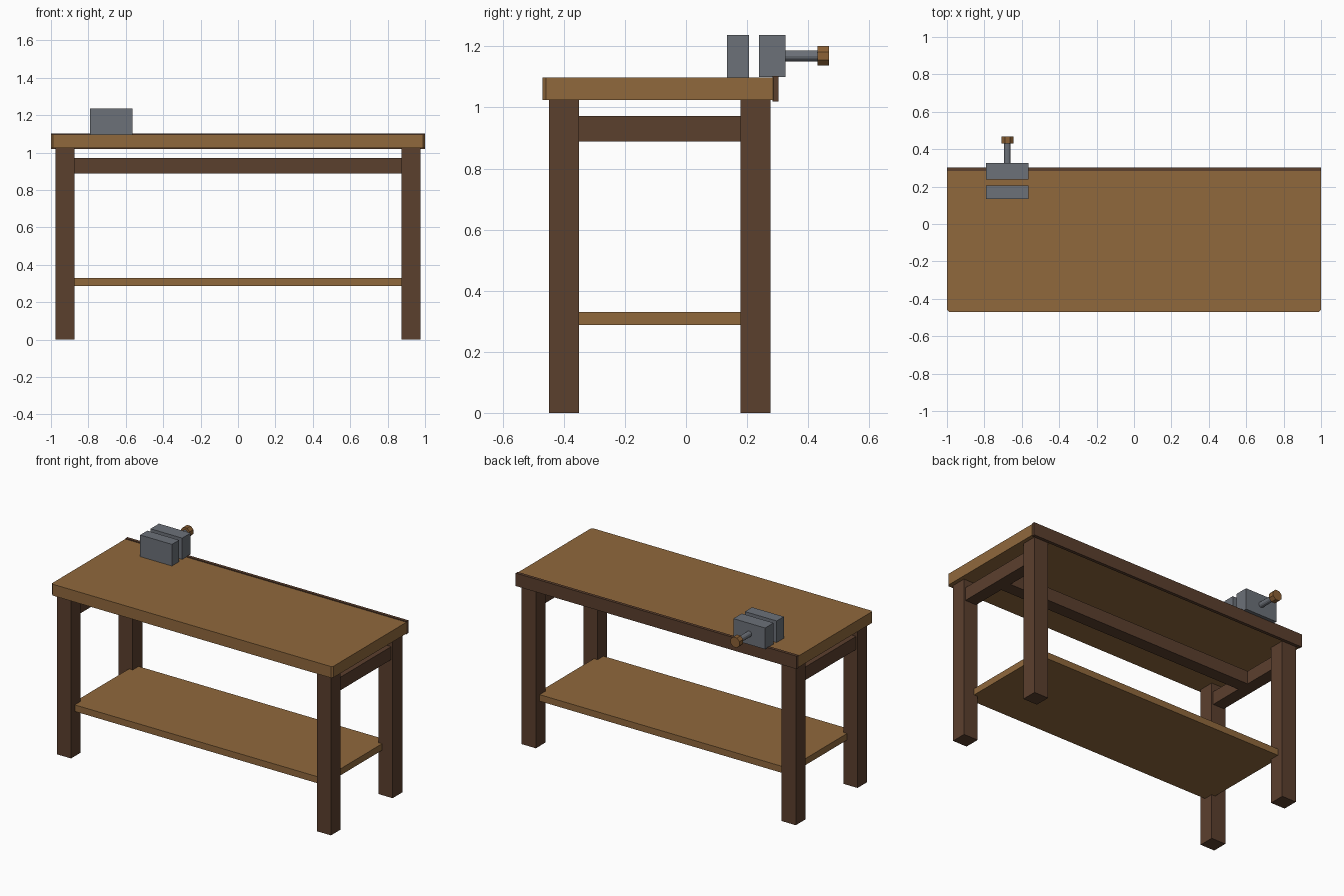
import bpy, bmesh, math
from mathutils import Matrix

if "Cube" in bpy.data.objects:
    bpy.data.objects.remove(bpy.data.objects["Cube"])


def material(name, rgb):
    m = bpy.data.materials.new(name)
    m.diffuse_color = (*rgb, 1)
    m.use_nodes = True
    m.node_tree.nodes["Principled BSDF"].inputs["Base Color"].default_value = m.diffuse_color
    return m


wood = material("light wood", (0.28, 0.14, 0.046))
dark = material("dark wood", (0.105, 0.05, 0.027))
steel = material("grey steel", (0.15, 0.165, 0.19))
knob_wood = material("knob wood", (0.26, 0.12, 0.037))


def finish(name, bm, mat):
    mesh = bpy.data.meshes.new(name)
    bm.to_mesh(mesh)
    bm.free()
    mesh.materials.append(mat)
    ob = bpy.data.objects.new(name, mesh)
    bpy.context.collection.objects.link(ob)
    return ob


def box(name, x, y, z, mat, corner=0):
    """Box from (min, max) ranges, with optional chamfered vertical edges."""
    bm = bmesh.new()
    bmesh.ops.create_cube(bm, size=1)
    for v in bm.verts:
        v.co = [r[0] if c < 0 else r[1] for c, r in zip(v.co, (x, y, z))]
    if corner:
        edges = [e for e in bm.edges
                 if abs(e.verts[0].co.z - e.verts[1].co.z) > 0.01]
        bmesh.ops.bevel(bm, geom=edges, offset=corner, segments=1,
                        affect='EDGES', profile=0.5)
    return finish(name, bm, mat)


def rod(name, x, y, z, radius, sides, mat, turn=0):
    """Prism along y."""
    bm = bmesh.new()
    bmesh.ops.create_cone(
        bm, cap_ends=True, segments=sides, radius1=radius, radius2=radius,
        depth=y[1] - y[0],
        matrix=Matrix.Translation((x, sum(y) / 2, z))
        @ Matrix.Rotation(math.pi / 2, 4, 'X') @ Matrix.Rotation(turn, 4, 'Z'))
    return finish(name, bm, mat)


# Table top and the dark strip along its back edge
box("table_top", (-1, 1), (-0.47, 0.296), (1.025, 1.098), wood, 0.011)
box("back_strip", (-0.999, 0.999), (0.283, 0.303), (1.02, 1.103), dark)

# Legs and end rails, mirrored left and right
for side, s in (("left", -1), ("right", 1)):
    xs = sorted((s * 0.874, s * 0.975))
    box("front_leg_" + side, xs, (-0.448, -0.35), (0, 1.03), dark)
    box("back_leg_" + side, xs, (0.178, 0.277), (0, 1.03), dark)
    box("end_rail_" + side, sorted((s * 0.885, s * 0.965)),
        (-0.36, 0.188), (0.888, 0.972), dark)

# Long centre rail and lower shelf
box("centre_rail", (-0.89, 0.89), (-0.126, -0.044), (0.888, 0.972), dark)
box("shelf", (-0.90, 0.90), (-0.41, 0.238), (0.288, 0.33), wood)

# Vise: two jaws, screw and knob
box("fixed_jaw", (-0.79, -0.564), (0.134, 0.207), (1.097, 1.237), steel)
box("moving_jaw", (-0.79, -0.564), (0.239, 0.325), (1.1, 1.237), steel)
rod("vise_screw", -0.677, (0.31, 0.44), 1.169, 0.018, 12, steel)
rod("vise_knob", -0.677, (0.431, 0.469), 1.169, 0.0345, 8, knob_wood, math.pi / 8)
